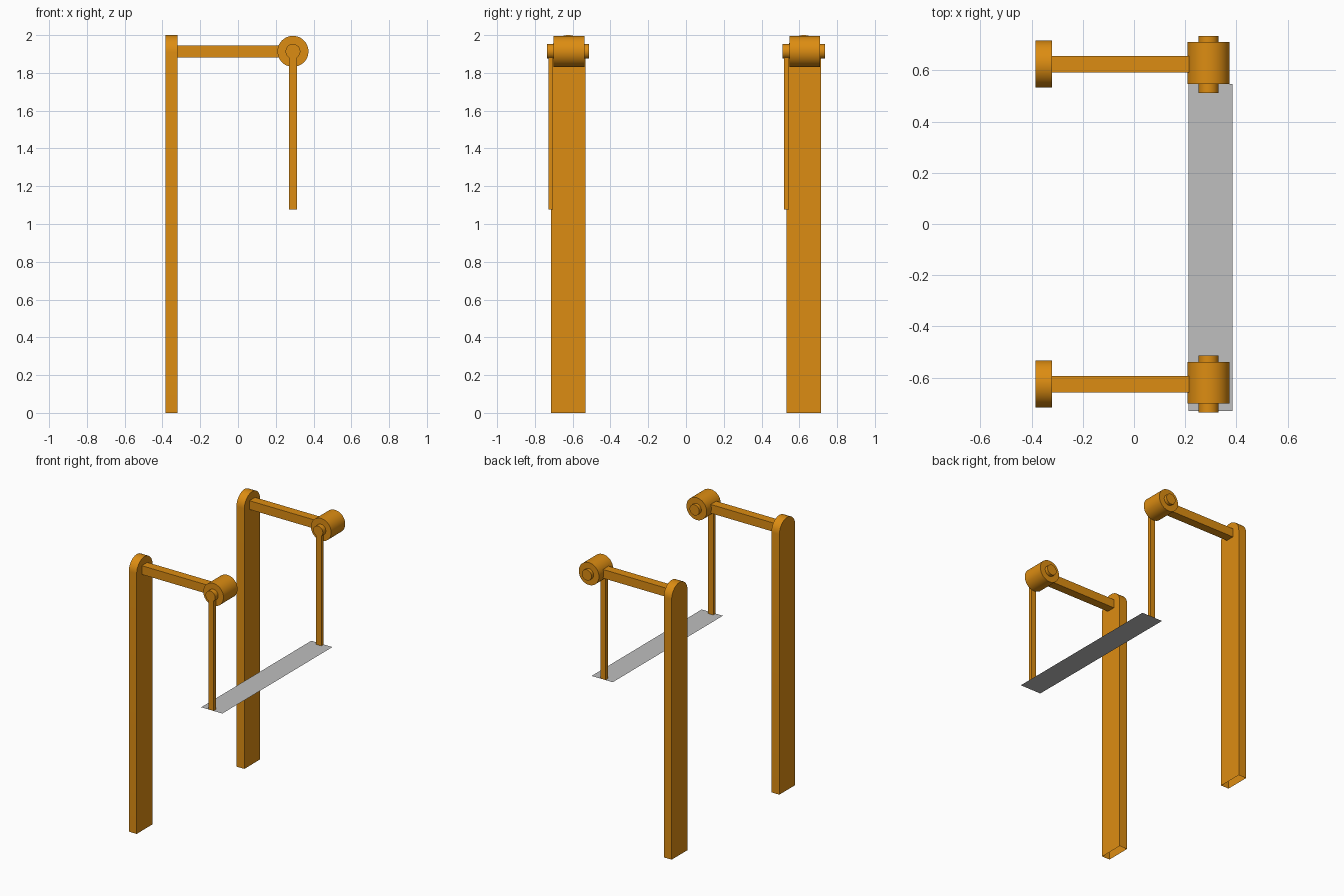
import bpy, bmesh, math
from mathutils import Matrix, Vector

if "Cube" in bpy.data.objects:
    bpy.data.objects.remove(bpy.data.objects["Cube"])


def material(name, rgb):
    m = bpy.data.materials.new(name)
    m.diffuse_color = (*rgb, 1)
    m.use_nodes = True
    m.node_tree.nodes["Principled BSDF"].inputs["Base Color"].default_value = m.diffuse_color
    return m


ORANGE = material("orange", (0.72, 0.265, 0.006))
GREY = material("grey", (0.52, 0.52, 0.52))


def finish(bm, name, mat, smooth=False):
    bmesh.ops.recalc_face_normals(bm, faces=bm.faces)
    me = bpy.data.meshes.new(name)
    bm.to_mesh(me)
    bm.free()
    me.materials.append(mat)
    ob = bpy.data.objects.new(name, me)
    bpy.context.collection.objects.link(ob)
    if smooth:
        bpy.ops.object.select_all(action='DESELECT')
        ob.select_set(True)
        bpy.context.view_layer.objects.active = ob
        bpy.ops.object.shade_smooth_by_angle(angle=math.radians(35))
    return ob


def box(name, lo, hi):
    lo, hi = Vector(lo), Vector(hi)
    bm = bmesh.new()
    bmesh.ops.create_cube(bm, size=1, matrix=Matrix.Translation((lo + hi) / 2)
                          @ Matrix.Diagonal((*(hi - lo), 1)))
    return finish(bm, name, ORANGE)


def cylinder_y(name, x, z, r, y0, y1):
    bm = bmesh.new()
    mat = Matrix.Translation((x, (y0 + y1) / 2, z)) @ Matrix.Rotation(math.pi / 2, 4, 'X')
    bmesh.ops.create_cone(bm, cap_ends=True, segments=48, radius1=r, radius2=r,
                          depth=y1 - y0, matrix=mat)
    return finish(bm, name, ORANGE, True)


def post(name, yc, x0=-0.385, x1=-0.321, r=0.092, top=2.0):
    # upright with a half-round top and an open underside
    pts = [(yc - r, 0)]
    pts += [(yc - r * math.cos(math.pi * i / 24), top - r + r * math.sin(math.pi * i / 24))
            for i in range(25)]
    pts += [(yc + r, 0)]
    bm = bmesh.new()
    back = [bm.verts.new((x0, y, z)) for y, z in pts]
    front = [bm.verts.new((x1, y, z)) for y, z in pts]
    bm.faces.new(back)
    bm.faces.new(front)
    for i in range(len(pts) - 1):
        bm.faces.new((back[i], back[i + 1], front[i + 1], front[i]))
    return finish(bm, name, ORANGE, True)


# two identical stands
AX, AZ = 0.291, 1.914
for side, y in (("near", -0.624), ("far", 0.624)):
    post(side + "_post", y)
    box(side + "_arm", (-0.321, y - 0.033, 1.881), (AX - 0.06, y + 0.031, 1.945))
    cylinder_y(side + "_drum", AX, AZ, 0.082, y - 0.077, y + 0.086)
    cylinder_y(side + "_pin", AX, AZ, 0.039, y - 0.112, y + 0.111)
    box(side + "_hanger", (AX - 0.02, y - 0.105, 1.077), (AX + 0.022, y - 0.079, AZ))

# thin seat sheet hung between the stands
bm = bmesh.new()
bm.faces.new([bm.verts.new((x, y, 1.077)) for x, y in
              ((0.212, -0.73), (0.384, -0.73), (0.384, 0.546), (0.212, 0.546))])
finish(bm, "seat", GREY)
